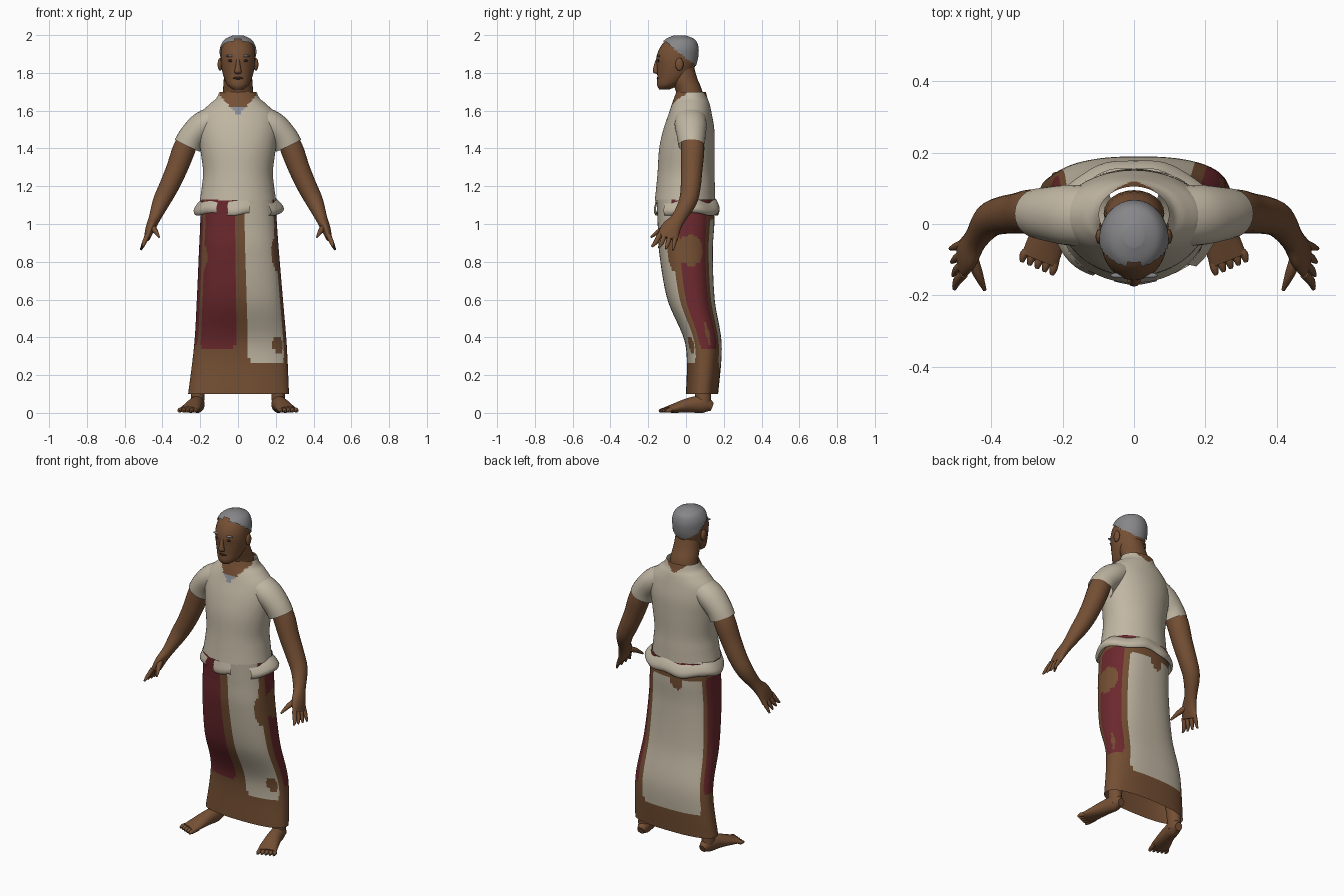
import bpy, math
from mathutils import Vector

cube = bpy.data.objects.get("Cube")
if cube:
    bpy.data.objects.remove(cube)


def material(name, r, g, b):
    m = bpy.data.materials.new(name)
    m.use_nodes = True
    m.diffuse_color = (r, g, b, 1)
    bsdf = m.node_tree.nodes["Principled BSDF"]
    bsdf.inputs["Base Color"].default_value = (r, g, b, 1)
    bsdf.inputs["Roughness"].default_value = 0.9
    return m


SKIN = material("brown skin", .18, .08, .035)
CREAM = material("cream cloth", .53, .47, .365)
RED = material("dark red cloth", .15, .022, .027)
BROWN = material("brown cloth", .175, .078, .033)
GREY = material("grey hair", .24, .24, .25)
LINING = material("grey lining", .25, .26, .31)
DARK = material("dark brown", .03, .015, .01)


def spline(pts, sub):
    """Catmull-Rom through tuples of any length."""
    out = []
    for i in range(len(pts) - 1):
        quad = [Vector(pts[min(max(i + k, 0), len(pts) - 1)]) for k in (-1, 0, 1, 2)]
        p, q, r, s = quad
        for k in range(sub):
            t = k / sub
            out.append(q + (r - p) * (t / 2) + (2 * p - 5 * q + 4 * r - s) * (t * t / 2)
                       + (3 * q - p - 3 * r + s) * (t ** 3 / 2))
    return out + [Vector(pts[-1])]


def power(v, e):
    return math.copysign(abs(v) ** e, v)


def loft(name, pts, mats, seg=24, sub=4, flat=False, up=(0, 1, 0), e=1, caps=True, rule=None, grow=0):
    """Oval rings (x, y, z, radius, radius) along a smooth path; rule picks each face's material or drops it."""
    rings = spline(pts, sub)
    verts, faces, index = [], [], []
    for i, ring in enumerate(rings):
        c = Vector(ring[:3])
        ahead, behind = rings[min(i + 1, len(rings) - 1)], rings[max(i - 1, 0)]
        t = Vector((0, 0, 1)) if flat else (Vector(ahead[:3]) - Vector(behind[:3])).normalized()
        b = Vector(up)
        b = (b - t * b.dot(t)).normalized()
        a = b.cross(t)
        for j in range(seg):
            w = math.tau * j / seg
            verts.append(c + a * (ring[3] + grow) * power(math.cos(w), e)
                         + b * (ring[4] + grow) * power(math.sin(w), e))
    for i in range(len(rings) - 1):
        for j in range(seg):
            k = (j + 1) % seg
            f = (i * seg + j, i * seg + k, (i + 1) * seg + k, (i + 1) * seg + j)
            mid = sum((verts[n] for n in f), Vector()) / 4
            deg = (j + .5) * 360 / seg
            m = rule(deg if deg < 270 else deg - 360, mid) if rule else 0
            if m is not None:
                faces.append(f)
                index.append(m)
    if caps:
        n = (len(rings) - 1) * seg
        faces += [tuple(reversed(range(seg))), tuple(range(n, n + seg))]
        index += [index[0], index[-1]]
    mesh = bpy.data.meshes.new(name)
    mesh.from_pydata(verts, [], faces)
    for m in mats:
        mesh.materials.append(m)
    mesh.polygons.foreach_set("material_index", index)
    obj = bpy.data.objects.new(name, mesh)
    bpy.context.collection.objects.link(obj)
    bpy.ops.object.select_all(action="DESELECT")
    obj.select_set(True)
    bpy.context.view_layer.objects.active = obj
    bpy.ops.object.shade_smooth_by_angle(angle=math.radians(55))
    return obj


def ball(name, loc, size, mat):
    bpy.ops.mesh.primitive_uv_sphere_add(segments=12, ring_count=8, radius=1, location=loc)
    obj = bpy.context.object
    obj.name, obj.scale = name, size
    obj.data.materials.append(mat)
    bpy.ops.object.shade_smooth()


# Wrapped skirt: panels are (material, from angle, to angle, bottom, top)
PANELS = [(1, 213, 268, .34, 1.3), (2, -83, -25, .26, 1.3), (1, -8, 43, .34, 1.06),
          (2, 55, 148, .25, 1.03), (1, 156, 205, .36, 1.04)]
# Worn brown patches: angle, height, half angle, half height
PATCHES = [(-24, .84, 15, .09), (8, .86, 26, .08), (-38, .36, 12, .045), (15, .42, 5, .06),
           (212, .82, 9, .07), (100, 1.01, 9, .05), (-20, .95, 7, .05)]


def skirt_rule(a, p):
    if p.z > 1.09 and -25 < a < 205:
        return 1
    if any(math.hypot((a - c) / ra, (p.z - z) / rz) < 1 for c, z, ra, rz in PATCHES):
        return 0
    for m, a0, a1, z0, z1 in PANELS:
        r = .035
        dx = max((a0 - a) * .004 + r, (a - a1) * .004 + r, 0)
        dz = max(z0 + r - p.z, p.z - z1 + r, 0)
        if math.hypot(dx, dz) <= r:
            return m
    return 0


loft("skirt", [(.003, .085, .1, .267, .085), (.013, .093, .36, .245, .096), (.01, .027, .6, .228, .125),
               (.005, 0, .85, .212, .142), (.003, 0, 1, .203, .15), (0, -.003, 1.13, .197, .153)],
     [BROWN, RED, CREAM], seg=120, sub=12, flat=True, e=.82, caps=False, rule=skirt_rule)


# Shirt body with a V neckline in front and a shallow one behind
def shirt_rule(a, p):
    if p.y < 0 and p.z > 1.575 + abs(p.x) * 1.1:
        return 2 if p.z < 1.62 else 1
    return 1 if p.y > .05 and p.z > 1.645 + abs(p.x) * .8 else 0


loft("shirt_body", [(0, -.005, 1.125, .202, .16), (0, -.002, 1.2, .191, .155), (0, 0, 1.28, .185, .15),
                    (0, .005, 1.4, .2, .147), (0, .015, 1.5, .212, .135), (0, .022, 1.58, .2, .115),
                    (0, .025, 1.635, .15, .1), (0, .025, 1.665, .115, .089), (0, .027, 1.7, .098, .078)],
     [CREAM, SKIN, LINING], seg=80, sub=6, flat=True, caps=False, rule=shirt_rule)


# Folded cloth around the waist, open in two places at the front
def fold_rule(a, p):
    b = a - 360 if a > 180 else a
    return None if -122 < b < -103 or -75 < b < -47 else 0


fold = loft("waist_fold", [(0, .005, 1.075, .2, .145), (.003, .006, 1.052, .225, .165), (.004, .006, 1.075, .238, .174),
                           (.002, .004, 1.105, .222, .167), (0, 0, 1.128, .2, .158)],
            [CREAM], seg=72, sub=3, flat=True, caps=False, rule=fold_rule)
for v in fold.data.vertices:
    w = math.atan2(v.co.y, v.co.x)
    v.co.z += .008 * math.sin(5 * w + 1)
    v.co.xy *= 1 + .015 * math.sin(7 * w)

# Neck and head
loft("neck", [(0, .03, 1.6, .085, .065), (0, .017, 1.7, .08, .07), (0, -.01, 1.77, .075, .07),
              (0, -.02, 1.84, .07, .06)], [SKIN], flat=True)
HEAD = [(0, -.115, 1.712, .026, .026), (0, -.095, 1.735, .055, .058), (0, -.066, 1.78, .076, .086),
        (0, -.054, 1.83, .088, .1), (0, -.049, 1.88, .092, .108), (0, -.04, 1.93, .088, .1),
        (0, -.033, 1.97, .066, .075), (0, -.033, 1.992, .022, .026)]
loft("head", HEAD, [SKIN], seg=32, flat=True)
loft("hair", [(x, y, z + .006, a, b) for x, y, z, a, b in HEAD], [GREY], seg=48, sub=8, flat=True, grow=.006,
     rule=lambda a, p: 0 if p.z > 1.908 - .8 * (p.y + .04) + .02 * (abs(p.x) < .02 and p.y < -.05) else None)
loft("nose", [(0, -.15, 1.875, .009, .008), (0, -.158, 1.84, .012, .012), (0, -.16, 1.805, .019, .015),
              (0, -.15, 1.795, .012, .008)], [SKIN], seg=12, flat=True)
ball("mouth", (0, -.147, 1.772), (.026, .008, .008), DARK)

for side, s in (("left", 1), ("right", -1)):
    def part(name, pts, mats, **opts):
        return loft(side + "_" + name, [(s * p[0],) + tuple(p[1:]) for p in pts], mats, **opts)

    # Face details
    ball(side + "_ear", (s * .095, -.035, 1.845), (.013, .022, .034), SKIN)
    ball(side + "_eye", (s * .038, -.146, 1.865), (.014, .006, .007), DARK)
    ball(side + "_eyebrow", (s * .042, -.144, 1.89), (.024, .008, .006), GREY)

    # Sleeve and arm
    part("sleeve", [(.09, .022, 1.58, .06, .08), (.18, .025, 1.525, .074, .085), (.24, .028, 1.465, .072, .076),
                    (.268, .03, 1.415, .074, .07)], [CREAM], caps=False)
    part("arm", [(.24, .03, 1.5, .05, .055), (.284, .035, 1.4, .06, .062), (.325, .03, 1.29, .056, .057),
                 (.365, .025, 1.2, .052, .053), (.405, .01, 1.12, .046, .048), (.442, -.04, 1.03, .031, .038),
                 (.465, -.08, .975, .025, .052), (.482, -.098, .925, .016, .055)], [SKIN])

    # Fingers and thumb
    for i in range(4):
        y = -.055 - .028 * i
        part(f"finger_{i + 1}", [(.477, y, .945, .013, .014), (.497, y - .008 - .005 * i, .9, .012, .012),
                                 (.515 - .004 * i, y - .014 - .01 * i, .862 + .006 * i, .005, .005)],
             [SKIN], seg=8, sub=2)
    part("thumb", [(.456, -.09, .985, .018, .018), (.437, -.14, .963, .014, .014), (.418, -.185, .93, .005, .005)],
         [SKIN], seg=8, sub=2, up=(0, 0, 1))

    # Lower leg, foot and toes
    part("lower_leg", [(.212, .09, .03, .034, .042), (.212, .09, .1, .036, .042), (.19, .09, .3, .045, .05)],
         [SKIN], flat=True)
    part("foot", [(.207, .138, .032, .022, .022), (.212, .095, .045, .036, .045), (.228, .02, .041, .042, .04),
                  (.25, -.06, .025, .052, .025), (.265, -.1, .017, .052, .016)], [SKIN], up=(0, 0, 1))
    for i in range(5):
        x = .225 + .021 * i
        y = -.142 + .009 * i
        part(f"toe_{i + 1}", [(x - .01, -.075, .017, .011, .012), (x, y + .02, .014, .012, .013),
                              (x + .005, y, .009, .006, .007)], [SKIN], seg=8, sub=2, up=(0, 0, 1))
